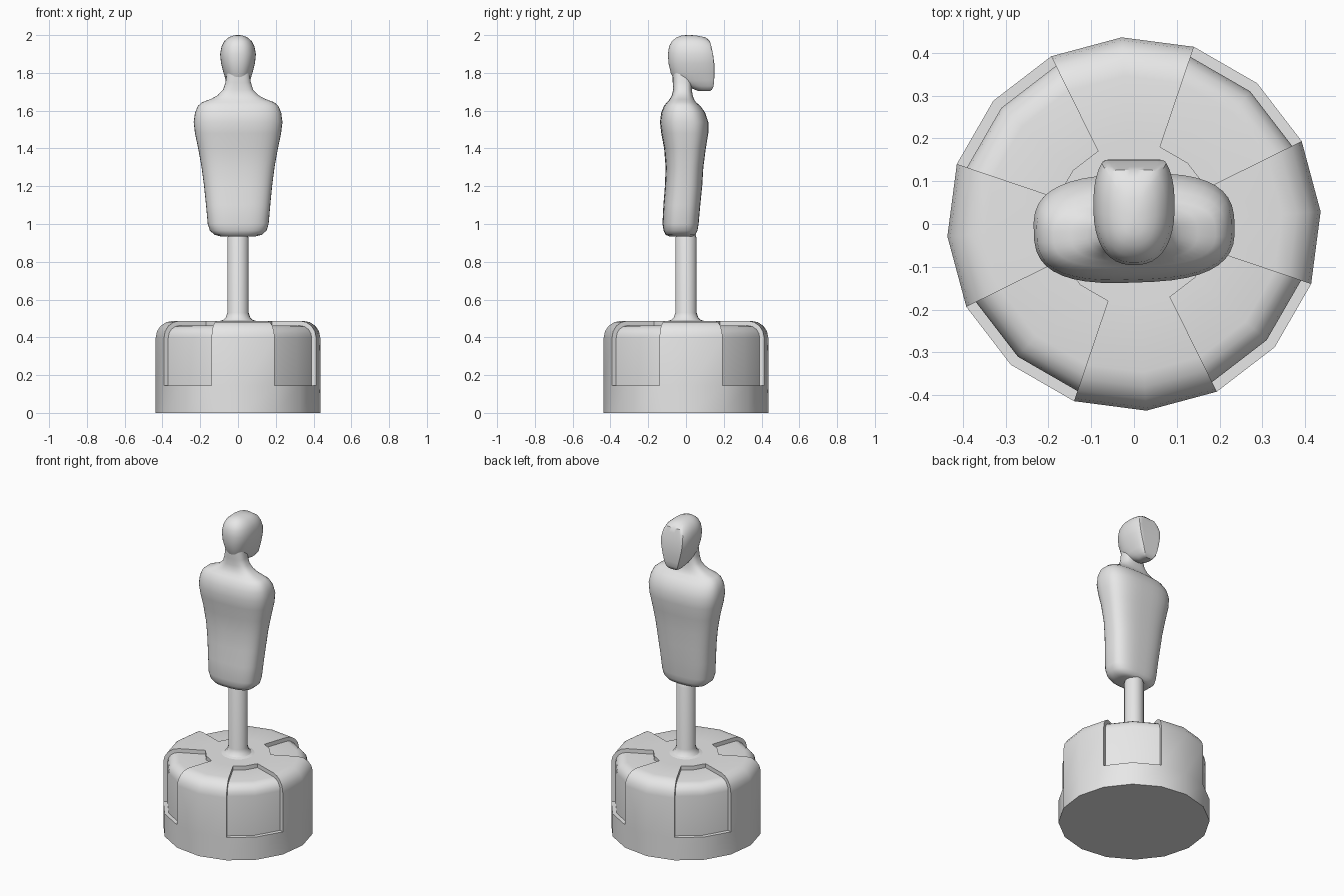
import bpy, bmesh
from math import sin, cos, pi, radians, copysign

cube = bpy.data.objects.get("Cube")
if cube:
    bpy.data.objects.remove(cube, do_unlink=True)

# Single plain grey
GREY = (0.8, 0.8, 0.8, 1)
grey = bpy.data.materials.new("plain grey")
grey.use_nodes = True
grey.diffuse_color = GREY
grey.node_tree.nodes["Principled BSDF"].inputs["Base Color"].default_value = GREY


def finish(name, bm, angle=30):
    """Weld, orient, smooth and link a part."""
    bmesh.ops.remove_doubles(bm, verts=bm.verts, dist=0.0001)
    bmesh.ops.recalc_face_normals(bm, faces=bm.faces)
    mesh = bpy.data.meshes.new(name)
    bm.to_mesh(mesh)
    bm.free()
    mesh.materials.append(grey)
    obj = bpy.data.objects.new(name, mesh)
    bpy.context.collection.objects.link(obj)
    bpy.ops.object.select_all(action='DESELECT')
    obj.select_set(True)
    bpy.context.view_layer.objects.active = obj
    bpy.ops.object.shade_smooth_by_angle(angle=radians(angle))
    return obj


def lathe(name, full, cut=None, sides=16, turn=3.8):
    """Spin a profile; two of every four sides use the cut profile."""
    bm = bmesh.new()
    cut = cut or full

    def quad(points):
        bm.faces.new([bm.verts.new(p) for p in points])

    def at(p, k):
        a = radians(turn) + 2 * pi * k / sides
        return (p[0] * cos(a), p[0] * sin(a), p[1])

    for k in range(sides):
        prof = cut if k % 4 in (1, 2) else full
        for a, b in zip(prof, prof[1:]):
            if a != b:
                quad((at(a, k), at(a, k + 1), at(b, k + 1), at(b, k)))
        # Side walls of each recess
        if k % 4 in (1, 3):
            for i in range(len(full) - 1):
                if full[i] != cut[i] or full[i + 1] != cut[i + 1]:
                    quad((at(full[i], k), at(full[i + 1], k),
                          at(cut[i + 1], k), at(cut[i], k)))
    return finish(name, bm)


def loft(name, sections, power, sides=40, angle=40):
    """Stack rounded sections: z, half width, low y, high y, flat limit in y."""
    bm = bmesh.new()
    rings = []
    for z, w, y0, y1, limit in sections:
        ring = []
        for k in range(sides):
            a = 2 * pi * (k + 0.5) / sides
            c, s = cos(a), sin(a)
            x = w * copysign(abs(c) ** (2 / power), c)
            y = (y0 + y1) / 2 + (y1 - y0) / 2 * copysign(abs(s) ** (2 / power), s)
            ring.append(bm.verts.new((x, min(y, limit), z)))
        rings.append(ring)
    for low, high in zip(rings, rings[1:]):
        for k in range(sides):
            n = (k + 1) % sides
            bm.faces.new((low[k], low[n], high[n], high[k]))
    bm.faces.new(rings[0])
    bm.faces.new(rings[-1])
    return finish(name, bm, angle)


# Pedestal with four recessed panels
def shoulder(radius):
    return [(0.347 + radius * cos(i * pi / 8), 0.397 + radius * sin(i * pi / 8))
            for i in range(5)]


foot = [(0, 0), (0.437, 0), (0.437, 0.145)]
crown = [(0.19, 0.487), (0, 0.487)]
lathe("pedestal",
      foot + [(0.437, 0.145)] + shoulder(0.09) + [(0.19, 0.487)] + crown,
      foot + [(0.412, 0.145)] + shoulder(0.065) + [(0.19, 0.462)] + crown)

# Support rod with flared foot
lathe("support_rod", [(0.1, 0.486), (0.078, 0.492), (0.064, 0.507), (0.057, 0.53),
                      (0.057, 0.925), (0.05, 0.942), (0, 0.946)])

# Torso, shoulders and neck
torso = loft("torso", [(z, w, a, b, 1) for z, w, a, b in (
    (0.935, 0.095, -0.09, 0.035),
    (0.943, 0.125, -0.107, 0.05),
    (0.965, 0.15, -0.118, 0.06),
    (1.0, 0.161, -0.124, 0.066),
    (1.1, 0.17, -0.119, 0.075),
    (1.2, 0.18, -0.111, 0.085),
    (1.3, 0.193, -0.107, 0.091),
    (1.4, 0.211, -0.115, 0.104),
    (1.48, 0.228, -0.13, 0.117),
    (1.54, 0.235, -0.137, 0.117),
    (1.59, 0.228, -0.13, 0.1),
    (1.625, 0.213, -0.116, 0.075),
    (1.645, 0.19, -0.1, 0.052),
    (1.66, 0.148, -0.086, 0.042),
    (1.68, 0.11, -0.075, 0.035),
    (1.71, 0.08, -0.068, 0.031),
    (1.75, 0.067, -0.07, 0.031),
    (1.8, 0.06, -0.07, 0.031))], power=2.8)
torso.rotation_euler.z = radians(2)

# Head with a flat face plane
loft("head", (
    (1.704, 0.024, 0.065, 0.14, 0.128),
    (1.712, 0.038, 0.045, 0.16, 0.138),
    (1.73, 0.052, 0.0, 0.18, 0.146),
    (1.76, 0.064, -0.062, 0.188, 0.149),
    (1.8, 0.077, -0.081, 0.19, 0.151),
    (1.85, 0.09, -0.093, 0.19, 0.15),
    (1.9, 0.095, -0.096, 0.185, 0.143),
    (1.94, 0.087, -0.09, 0.17, 0.134),
    (1.968, 0.073, -0.075, 0.145, 0.126),
    (1.988, 0.05, -0.05, 0.105, 0.12),
    (1.997, 0.026, -0.025, 0.06, 0.12),
    (2.0, 0.008, 0.0, 0.03, 0.12)), power=2.4, angle=32)
